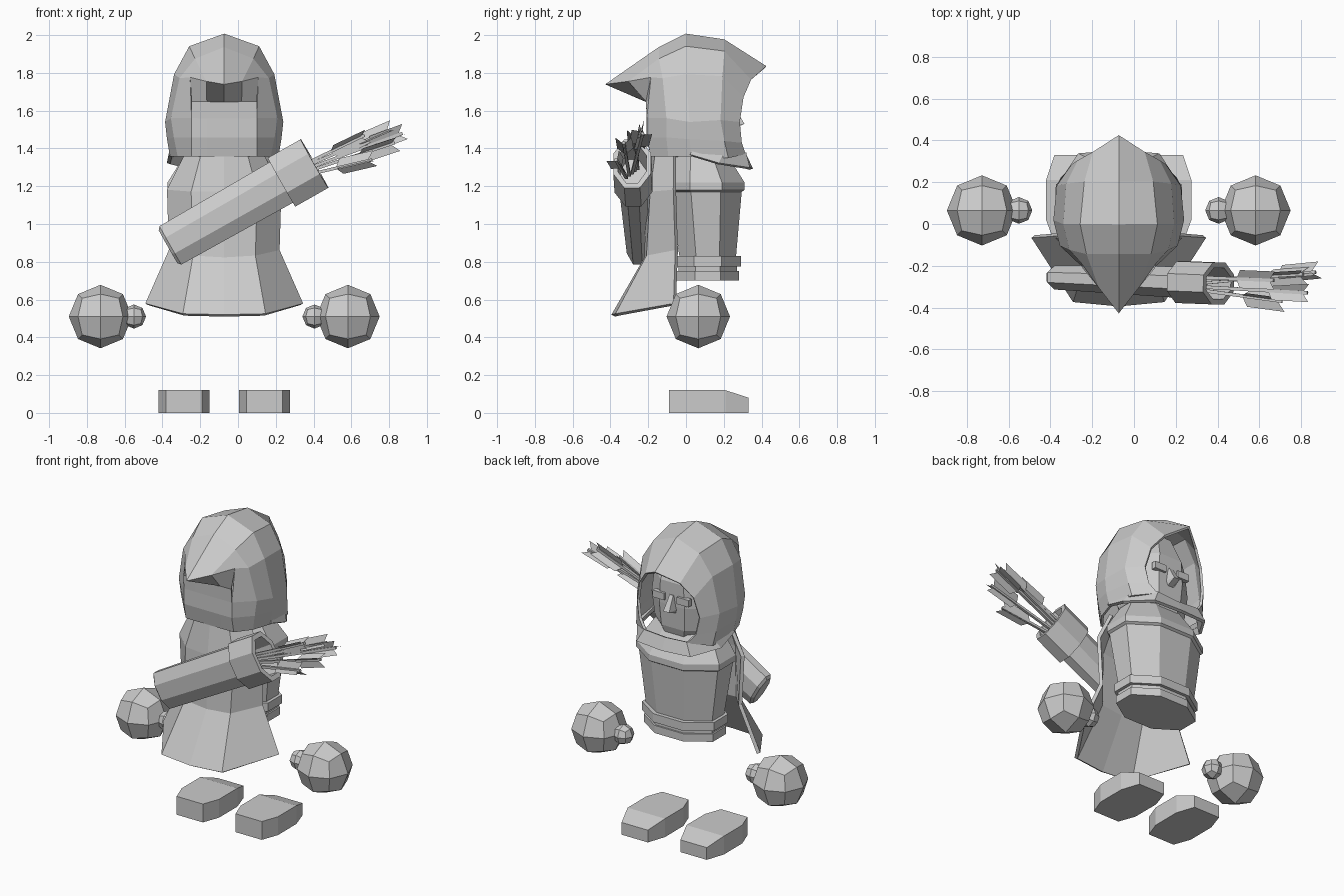
import bpy, bmesh, math
from mathutils import Vector, Matrix

if "Cube" in bpy.data.objects:
    bpy.data.objects.remove(bpy.data.objects["Cube"])

CX = -0.073          # body centre line
GREY = (0.6, 0.6, 0.6, 1)
mat = bpy.data.materials.new("plain_grey")
mat.use_nodes = True
mat.diffuse_color = GREY
mat.node_tree.nodes["Principled BSDF"].inputs["Base Color"].default_value = GREY


def finish(name, bm, loc=(0, 0, 0), mirror=False, thick=0):
    bmesh.ops.remove_doubles(bm, verts=bm.verts, dist=0.0005)
    bmesh.ops.recalc_face_normals(bm, faces=bm.faces)
    me = bpy.data.meshes.new(name)
    bm.to_mesh(me)
    bm.free()
    me.materials.append(mat)
    ob = bpy.data.objects.new(name, me)
    ob.location = loc
    bpy.context.collection.objects.link(ob)
    if mirror:
        ob.modifiers.new("Mirror", 'MIRROR').use_clip = True
    if thick:
        m = ob.modifiers.new("Solidify", 'SOLIDIFY')
        m.thickness, m.offset = thick, 0
    return ob


def grid(bm, rows, closed=False, caps=False):
    vs = [[bm.verts.new(p) for p in r] for r in rows]
    n = len(rows[0])
    for a, b in zip(vs, vs[1:]):
        for i in range(n if closed else n - 1):
            j = (i + 1) % n
            bm.faces.new((a[i], a[j], b[j], b[i]))
    if caps:
        bm.faces.new(vs[0])
        bm.faces.new(vs[-1])


def ring(rx, ry, z, cy=0, n=8):
    k = 1 / math.cos(math.pi / n)
    return [(rx * k * math.cos((i + .5) * math.tau / n),
             cy + ry * k * math.sin((i + .5) * math.tau / n), z) for i in range(n)]


def ball(name, loc, r):
    bm = bmesh.new()
    bmesh.ops.create_cube(bm, size=2)
    bmesh.ops.subdivide_edges(bm, edges=bm.edges, cuts=1, use_grid_fill=True)
    for v in bm.verts:
        v.co = v.co.normalized() * r
    finish(name, bm, loc)


def box(name, loc, size):
    bm = bmesh.new()
    bmesh.ops.create_cube(bm, size=1)
    bmesh.ops.scale(bm, vec=size, verts=bm.verts)
    return finish(name, bm, loc)


# Hands, thumbs and feet
plan = [(.095, -.09), (.135, .02), (.135, .21), (.095, .33)]
for side, s in (("left", 1), ("right", -1)):
    ball(side + "_hand", (CX + s * .655, .065, .51), .168)
    ball(side + "_thumb", (CX + s * .478, .065, .51), .064)
    bm = bmesh.new()
    grid(bm, [[(-x, y, 0), (x, y, 0), (x, y, .08 if y > .3 else .12),
               (-x, y, .08 if y > .3 else .12)] for x, y in plan], True, True)
    finish(side + "_foot", bm, (CX + s * .213, 0, 0))

# Torso with shoulder ridge, and a two-band belt
bm = bmesh.new()
grid(bm, [ring(.24, .15, .72, .115), ring(.24, .15, .83, .115), ring(.285, .19, 1.17, .105),
          ring(.3, .205, 1.18, .105), ring(.3, .205, 1.22, .105), ring(.2, .13, 1.38, .08)], True, True)
finish("torso", bm, (CX, 0, 0))
bm = bmesh.new()
grid(bm, [ring(.25, .165, .70, .115), ring(.25, .165, .75, .115), ring(.24, .155, .75, .115),
          ring(.24, .155, .775, .115), ring(.26, .175, .775, .115), ring(.26, .175, .83, .115)], True, True)
finish("belt", bm, (CX, 0, 0))

# Cape: centre to outer edge, top to hem
bm = bmesh.new()
grid(bm, [[(0, -.17, 1.4), (.11, -.15, 1.4), (.2, -.06, 1.37)],
          [(0, -.2, 1.17), (.17, -.18, 1.17), (.295, -.06, 1.18)],
          [(0, -.21, .82), (.16, -.2, .83), (.285, -.05, .86)],
          [(0, -.385, .515), (.215, -.365, .52), (.41, -.06, .575)]])
finish("cape", bm, (CX, 0, 0), True, .022)

# Hood: arches from the face opening to the back peak, crown to hem
arches = [
    [(0, .42, 1.83), (.12, .34, 1.76), (.19, .3, 1.67), (.22, .28, 1.54), (.2, .29, 1.43), (.15, .31, 1.37)],
    [(0, .2, 1.97), (.16, .2, 1.91), (.245, .19, 1.78), (.29, .18, 1.55), (.28, .2, 1.44), (.27, .22, 1.35)],
    [(0, 0, 2), (.18, 0, 1.935), (.258, 0, 1.79), (.305, .02, 1.54), (.295, .02, 1.45), (.28, .03, 1.36)],
    [(0, -.14, 1.93), (.15, -.14, 1.87), (.23, -.12, 1.77), (.275, -.1, 1.56), (.26, -.1, 1.46), (.24, -.09, 1.36)],
    [(0, -.42, 1.74), (.09, -.3, 1.755), (.175, -.18, 1.775), (.17, -.2, 1.56), (.17, -.2, 1.46), (.17, -.18, 1.36)]]
bm = bmesh.new()
grid(bm, arches)
# underside of the peak and the nape below it
grid(bm, [arches[4][:3]] + [[(0, y, z), (.09, y, z), (.17, y, z)]
                            for y, z in ((-.205, 1.65), (-.2, 1.56), (-.2, 1.46), (-.18, 1.36))])
finish("hood", bm, (CX, 0, 0), True, .016)

# Collar wrapping the chin
bm = bmesh.new()
grid(bm, [[(0, .31, 1.365), (.15, .31, 1.375), (.26, .2, 1.38), (.28, .04, 1.4)],
          [(0, .345, 1.29), (.19, .33, 1.295), (.295, .17, 1.32), (.285, .02, 1.365)]])
finish("collar", bm, (CX, 0, 0), True, .02)

# Head with eyes and nose
bm = bmesh.new()
grid(bm, [ring(.13, .13, 1.3, .08), ring(.2, .17, 1.4, .07), ring(.22, .18, 1.55, .07),
          ring(.2, .18, 1.7, .07), ring(.12, .12, 1.86, .07)], True, True)
finish("head", bm, (CX, 0, 0))
for side, s in (("left", 1), ("right", -1)):
    box(side + "_eye", (CX + s * .088, .25, 1.6), (.085, .03, .045))
bm = bmesh.new()
grid(bm, [[(-w, .23, z), (w, .23, z), (w * .6, y, z), (-w * .6, y, z)]
          for w, y, z in ((.022, .255, 1.62), (.035, .31, 1.53), (.03, .24, 1.5))], True, True)
finish("nose", bm, (CX, 0, 0))


# Quiver: stacked rings along a slanted axis, with a wider open rim
def aim(a, b):
    z = (b - a).normalized()
    y = Vector((0, 1, 0))
    x = y.cross(z).normalized()
    rot = Matrix((x, z.cross(x), z)).transposed().to_4x4()
    return Matrix.Translation(a) @ rot


base, mouth = Vector((-.37, -.255, .88)), Vector((.405, -.285, 1.32))
size = (mouth - base).length
bm = bmesh.new()
grid(bm, [ring(.1, .045, 0), ring(.117, .058, .015), ring(.124, .075, size - .2),
          ring(.148, .1, size - .2), ring(.148, .1, size), ring(.118, .075, size),
          ring(.11, .068, size - .15)], True, True)
bm.transform(aim(base, mouth))
finish("quiver", bm)

# Arrows: thin shafts, each with three fins
tips = [(.67, -.27, 1.47), (.81, -.24, 1.5), (.87, -.23, 1.48), (.83, -.33, 1.43), (.71, -.37, 1.34)]
for k, tip in enumerate(tips):
    b = Vector(tip)
    a = mouth + Vector((-.1, .015 * (2 - k), -.05 + .012 * (2 - k)))
    n = (b - a).length
    bm = bmesh.new()
    grid(bm, [ring(.008, .008, 0, n=4), ring(.008, .008, n, n=4)], True, True)
    for f in range(3):
        t = f * math.tau / 3 + k * .7
        c, s = math.cos(t), math.sin(t)
        fin = [(0, n - .2), (.05, n - .17), (.05, n + .015), (0, n - .025)]
        bm.faces.new([bm.verts.new((r * c, r * s, h)) for r, h in fin])
    bm.transform(aim(a, b))
    finish("arrow_%d" % (k + 1), bm)
